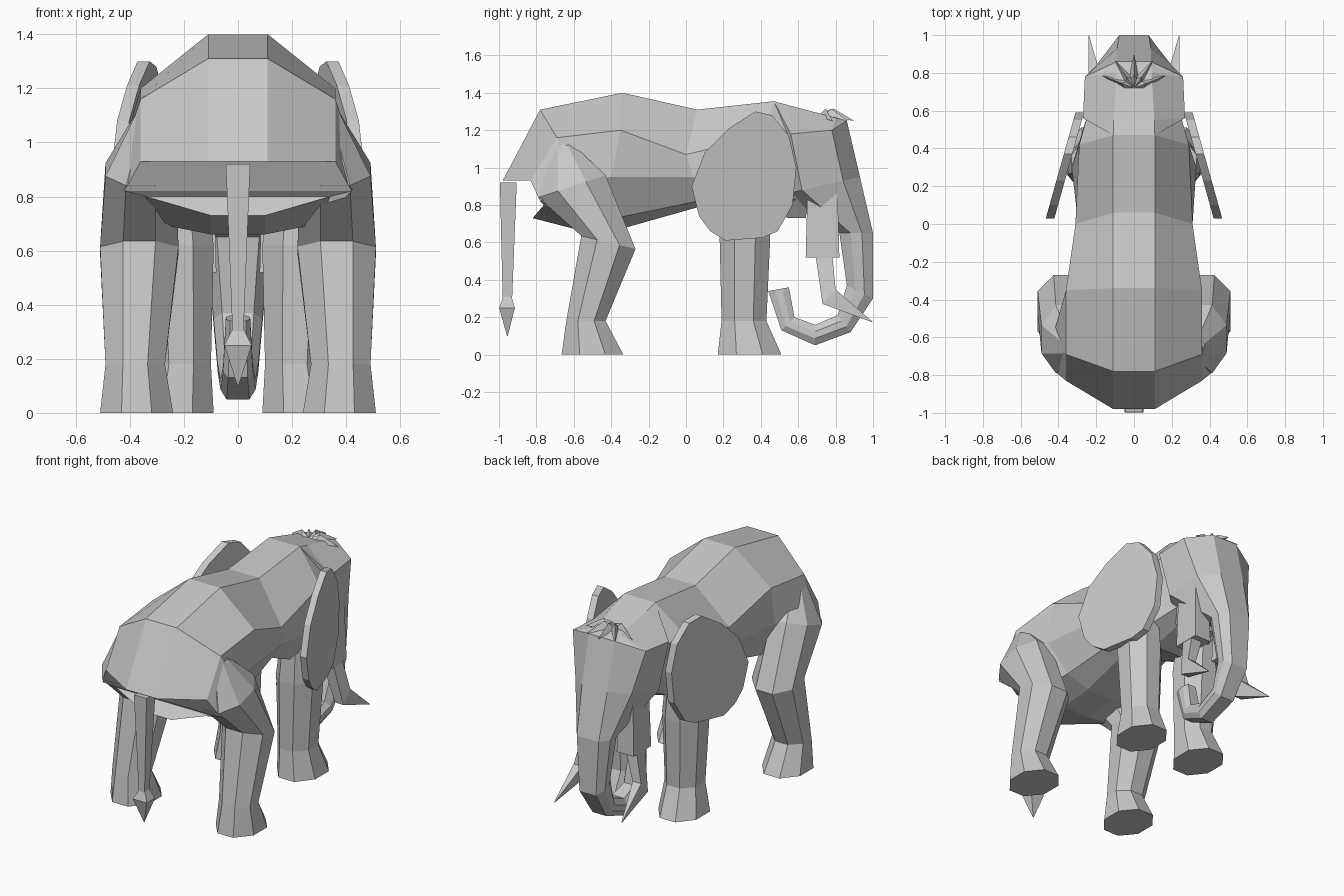
import bpy, bmesh, math
from mathutils import Vector

cube = bpy.data.objects.get("Cube")
if cube:
    bpy.data.objects.remove(cube, do_unlink=True)

grey = bpy.data.materials.new("hide_grey")
tone = (0.58, 0.58, 0.58, 1)
grey.diffuse_color = tone
grey.use_nodes = True
grey.node_tree.nodes["Principled BSDF"].inputs["Base Color"].default_value = tone


def finish(name, bm):
    bmesh.ops.remove_doubles(bm, verts=bm.verts[:], dist=0.0005)
    bmesh.ops.recalc_face_normals(bm, faces=bm.faces[:])
    mesh = bpy.data.meshes.new(name)
    bm.to_mesh(mesh)
    bm.free()
    mesh.materials.append(grey)
    bpy.context.collection.objects.link(bpy.data.objects.new(name, mesh))


def loft(name, rings):
    """Skin a series of equal rings and close both ends with strips."""
    bm = bmesh.new()
    rows = [[bm.verts.new(p) for p in ring] for ring in rings]
    n = len(rows[0])
    for a, b in zip(rows, rows[1:]):
        for i in range(n):
            j = (i + 1) % n
            bm.faces.new((a[i], a[j], b[j], b[i]))
    for row in (rows[0], rows[-1]):
        for i in range(n // 2 - 1):
            bm.faces.new((row[i], row[i + 1], row[n - 2 - i], row[n - 1 - i]))
    finish(name, bm)


def both(half):
    """Complete a half ring with its mirror image."""
    return half + [(-x, y, z) for x, y, z in reversed(half)]


def ring(side, x, y, z, rx, ry, tilt=0, n=8):
    """Horizontal polygon with flats on the axes, tilted along y."""
    grow = 1 / math.cos(math.pi / n)
    pts = []
    for i in range(n):
        a = math.tau * (i + 0.5) / n
        dy = ry * grow * math.sin(a)
        pts.append((side * (x + rx * grow * math.cos(a)), y + dy, z + tilt * dy))
    return pts


# Body: top, upper flank, flank, lower flank, belly for each section
body = [
    [(.11, -.98, .93), (.36, -.83, .93), (.42, -.78, .82), (.34, -.76, .8), (.1, -.82, .73)],
    [(.11, -.78, 1.31), (.36, -.69, 1.16), (.44, -.63, .93), (.3, -.58, .7), (.1, -.55, .66)],
    [(.11, -.34, 1.4), (.36, -.35, 1.2), (.35, -.4, .95), (.25, -.33, .74), (.1, -.32, .68)],
    [(.11, .06, 1.31), (.31, 0, 1.07), (.3, .04, .95), (.2, .06, .82), (.1, .07, .79)],
    [(.11, .47, 1.355), (.29, .42, 1.17), (.33, .3, .94), (.27, .32, .72), (.1, .32, .7)],
    [(.1, .6, 1.3), (.24, .6, 1.15), (.22, .6, .95), (.15, .6, .84), (.08, .58, .79)],
]
loft("body", [both(r) for r in body])

# Head: front, temple, cheek, back; it runs on into the trunk
head = [
    [(.09, .86, 1.25), (.092, .8, 1.267), (.108, .55, 1.333), (.11, .47, 1.355)],
    [(.09, .86, 1.25), (.26, .78, 1.2), (.27, .56, 1.18), (.11, .47, 1.355)],
    [(.09, .93, .95), (.2, .84, .93), (.24, .62, .88), (.1, .5, .85)],
]
# Trunk: outer y and z, inner y and z, half width
trunk = [
    (1, .65, .82, .65, .12), (1, .3, .86, .37, .09), (.88, .12, .81, .21, .075),
    (.69, .05, .69, .16, .065), (.51, .13, .58, .2, .055), (.44, .34, .55, .36, .045),
]
for oy, oz, iy, iz, w in trunk:
    outer, inner = Vector((0, oy, oz)), Vector((0, iy, iz))
    half = []
    for t, s in ((0, .65), (.33, 1), (.67, 1), (1, .65)):
        p = outer.lerp(inner, t)
        half.append((w * s, p.y, p.z))
    head.append(half)
loft("head_and_trunk", [both(r) for r in head])

# Lower jaw
loft("jaw", [ring(1, 0, .56, .9, .2, .11, n=4),
             ring(1, 0, .59, .73, .08, .05, n=4)])

# Forelock of short pointed strands
for k in range(-2, 3):
    a = k * 0.6
    out = Vector((math.sin(a), math.cos(a), 0))
    across = Vector((out.y, -out.x, 0)) * 0.03
    base = Vector((0, .72, 1.27)) + out * 0.03
    tip = Vector((0, .72, 1.25)) + out * 0.18
    top = Vector((0, 0, .045))
    bm = bmesh.new()
    l, r, u, t, b = [bm.verts.new(p) for p in (
        base - across, base + across, base + top + out * 0.04, tip, base - out * 0.07)]
    for f in ((l, u, t), (u, r, t), (b, u, l), (b, r, u), (l, t, r, b)):
        bm.faces.new(f)
    finish("forelock_strand", bm)

# Ear outline as y, z
ear = [(.37, 1.3), (.46, 1.28), (.55, 1.17), (.59, 1), (.57, .8), (.49, .66), (.41, .625),
       (.21, .61), (.13, .66), (.07, .74), (.03, .9), (.1, 1.08), (.23, 1.21)]

for side, label in ((1, "left"), (-1, "right")):
    # Hind leg from foot to hip
    loft(label + "_hind_leg", [
        ring(side, .375, -.5, 0, .135, .165),
        ring(side, .38, -.535, .18, .11, .105),
        ring(side, .365, -.415, .6, .145, .145, -.24),
        ring(side, .36, -.61, .9, .13, .18, .33),
        ring(side, .32, -.66, 1.12, .05, .06)])
    # Front leg from foot to shoulder
    loft(label + "_front_leg", [
        ring(side, .225, .34, 0, .135, .17),
        ring(side, .21, .31, .18, .11, .12),
        ring(side, .22, .315, .62, .13, .135),
        ring(side, .23, .32, .95, .1, .12)])
    # Tusk socket and bent tusk
    loft(label + "_tusk_socket", [
        ring(side, .14, .73, .9, .05, .08, n=4),
        ring(side, .14, .73, .52, .06, .09, n=4)])
    loft(label + "_tusk", [
        ring(side, .15, .735, .55, .04, .045, n=4),
        ring(side, .21, .765, .31, .03, .035, 1.1, n=4),
        ring(side, .24, .995, .175, .002, .003, n=4)])
    # Ear plate, swung outward towards its back edge
    bm = bmesh.new()
    layers = [[bm.verts.new((side * (.265 + .28 * (.59 - y) + d), y, z)) for y, z in ear]
              for d in (0, .045)]
    for layer in layers:
        bm.faces.new(layer)
    for i in range(len(ear)):
        j = (i + 1) % len(ear)
        bm.faces.new((layers[0][i], layers[0][j], layers[1][j], layers[1][i]))
    finish(label + "_ear", bm)

# Tail and its tuft
loft("tail", [ring(1, 0, -.95, .92, .045, .045, n=4),
              ring(1, 0, -.955, .29, .02, .025, n=4)])
loft("tail_tuft", [ring(1, 0, -.955, .31, .02, .022, n=4),
                   ring(1, 0, -.957, .25, .05, .042, n=4),
                   ring(1, 0, -.955, .1, .002, .002, n=4)])
